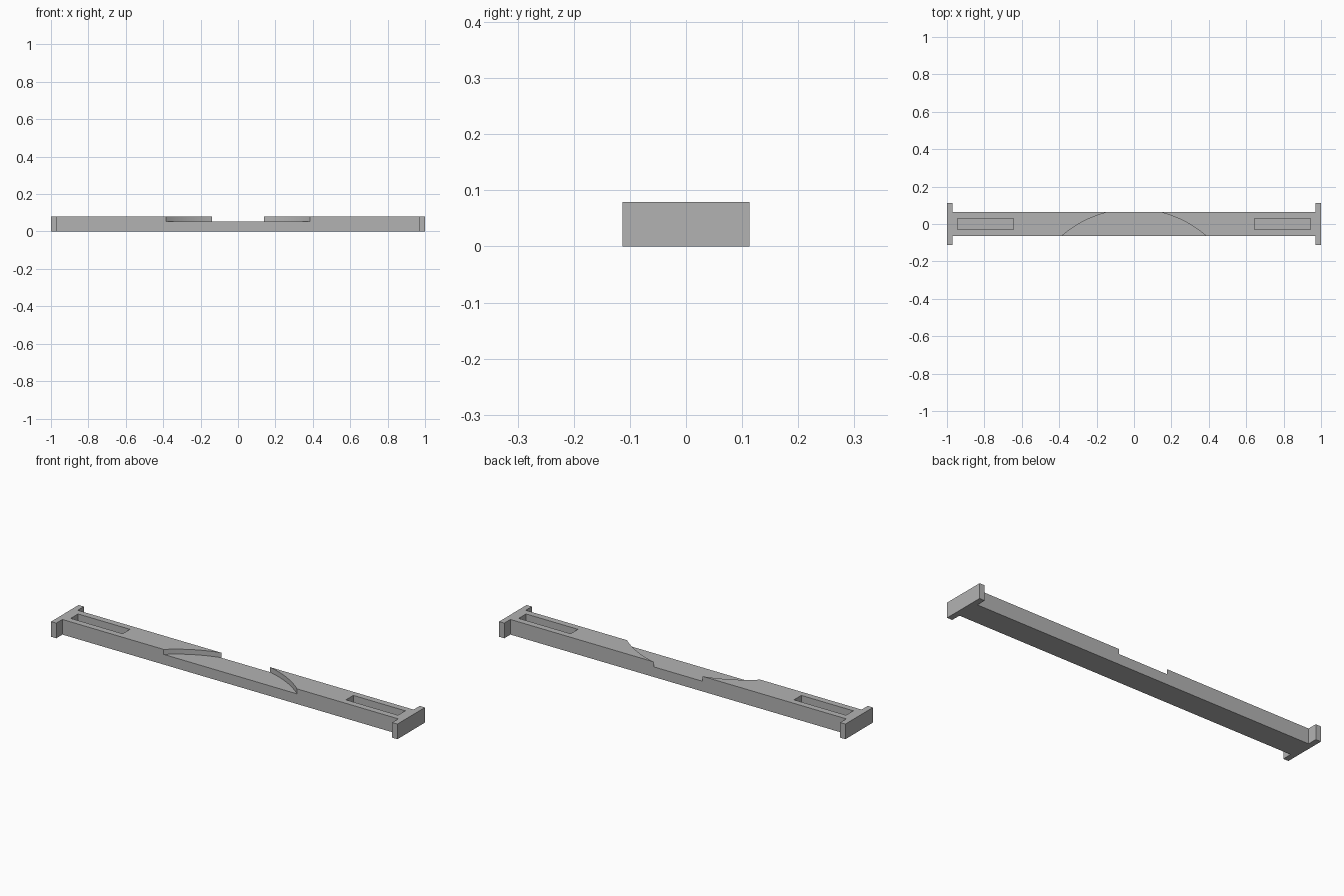
import bpy, bmesh, math

if "Cube" in bpy.data.objects:
    bpy.data.objects.remove(bpy.data.objects["Cube"], do_unlink=True)

HEIGHT = 0.079
HALF_DEPTH = 0.063      # bar
PLATE_DEPTH = 0.1135    # end plates
PLATE_X = 0.97
NOTCH_FLOOR = 0.053
SLOT_FLOOR = 0.026

grey = bpy.data.materials.new("plain grey")
grey.use_nodes = True
colour = (0.45, 0.45, 0.45, 1)
grey.diffuse_color = colour
grey.node_tree.nodes["Principled BSDF"].inputs["Base Color"].default_value = colour


def prism(name, outline, z0, z1):
    """Extrude a counter-clockwise outline from z0 up to z1."""
    bm = bmesh.new()
    face = bm.faces.new([bm.verts.new((x, y, z0)) for x, y in outline])
    top = bmesh.ops.extrude_face_region(bm, geom=[face])["geom"]
    bmesh.ops.translate(bm, vec=(0, 0, z1 - z0),
                        verts=[v for v in top if isinstance(v, bmesh.types.BMVert)])
    bmesh.ops.recalc_face_normals(bm, faces=bm.faces)
    mesh = bpy.data.meshes.new(name)
    bm.to_mesh(mesh)
    bm.free()
    mesh.materials.append(grey)
    obj = bpy.data.objects.new(name, mesh)
    bpy.context.collection.objects.link(obj)
    return obj


def cut(target, cutter):
    """Subtract the cutter from the target and discard it."""
    cutter.hide_render = True
    mod = target.modifiers.new("cut", "BOOLEAN")
    mod.operation = "DIFFERENCE"
    mod.solver = "EXACT"
    mod.object = cutter
    bpy.context.view_layer.objects.active = target
    bpy.ops.object.modifier_apply(modifier=mod.name)
    bpy.data.objects.remove(cutter, do_unlink=True)


# Bar with a wider plate at each end
quarter = [(PLATE_X, HALF_DEPTH), (PLATE_X, PLATE_DEPTH), (1, PLATE_DEPTH)]
right = [(x, -y) for x, y in quarter] + quarter[::-1]
left = [(-x, -y) for x, y in right]
bar = prism("bar_with_end_plates", right + left, 0, HEIGHT)

# Shallow round notch across the middle
centre_y, radius, steps = -0.51, 0.59, 128
angles = [math.tau * i / steps for i in range(steps)]
disc = [(radius * math.cos(a), centre_y + radius * math.sin(a)) for a in angles]
cut(bar, prism("notch_cutter", disc, NOTCH_FLOOR, 0.2))

# Blind slot near each end
for side in (-1, 1):
    x0, x1 = sorted((side * 0.645, side * 0.945))
    slot = [(x0, -0.03), (x1, -0.03), (x1, 0.03), (x0, 0.03)]
    cut(bar, prism("slot_cutter", slot, SLOT_FLOOR, 0.2))

# Smooth the curved notch walls, keep corners sharp
bpy.ops.object.select_all(action="DESELECT")
bar.select_set(True)
bpy.context.view_layer.objects.active = bar
bpy.ops.object.shade_smooth_by_angle(angle=math.radians(30))
